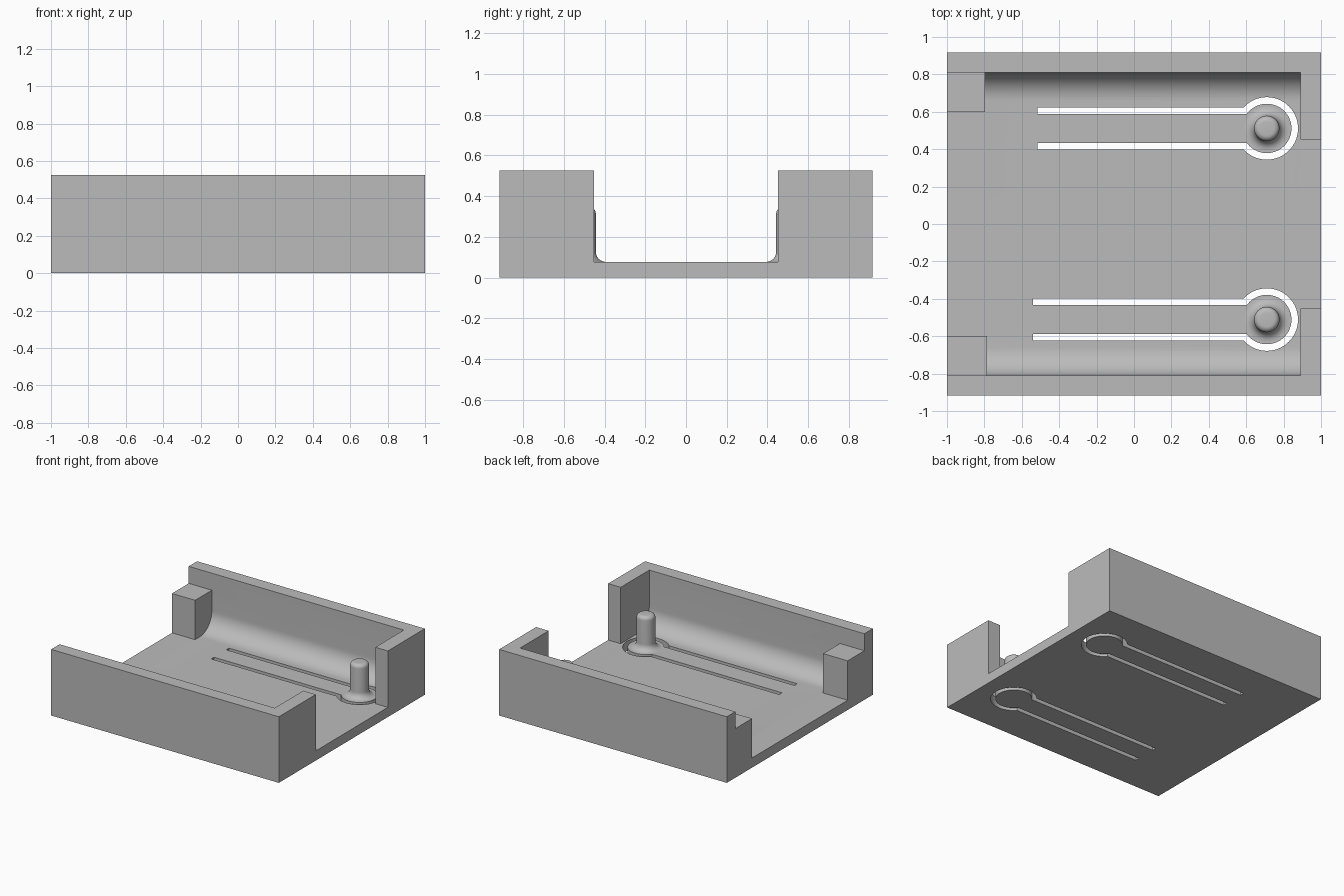
import bpy, bmesh, math

if "Cube" in bpy.data.objects:
    bpy.data.objects.remove(bpy.data.objects["Cube"])

grey = bpy.data.materials.new("plastic grey")
grey.diffuse_color = (0.5, 0.5, 0.5, 1)
grey.use_nodes = True
grey.node_tree.nodes["Principled BSDF"].inputs["Base Color"].default_value = grey.diffuse_color

W, H, FLOOR = 0.916, 0.525, 0.077      # half depth, wall height, floor thickness
IN, R = 0.81, 0.15                     # inner wall face, floor fillet radius
PIN_X, PIN_Y = 0.71, 0.511


def make(name, bm):
    bmesh.ops.recalc_face_normals(bm, faces=bm.faces)
    me = bpy.data.meshes.new(name)
    bm.to_mesh(me)
    bm.free()
    me.materials.append(grey)
    ob = bpy.data.objects.new(name, me)
    bpy.context.collection.objects.link(ob)
    return ob


def prism(name, pts, vec):
    """Extrude a closed outline along a vector."""
    bm = bmesh.new()
    face = bm.faces.new([bm.verts.new(p) for p in pts])
    ext = bmesh.ops.extrude_face_region(bm, geom=[face])
    bmesh.ops.translate(bm, vec=vec,
                        verts=[v for v in ext["geom"] if isinstance(v, bmesh.types.BMVert)])
    return make(name, bm)


def box(name, x0, x1, y0, y1, z0, z1):
    return prism(name, [(x0, y0, z0), (x1, y0, z0), (x1, y1, z0), (x0, y1, z0)],
                 (0, 0, z1 - z0))


def combine(target, tool, op):
    """Apply a boolean and drop the tool."""
    mod = target.modifiers.new(op, "BOOLEAN")
    mod.operation, mod.solver, mod.object = op, "EXACT", tool
    bpy.context.view_layer.objects.active = target
    bpy.ops.object.modifier_apply(modifier=mod.name)
    bpy.data.objects.remove(tool)


def arc(cx, cy, r, a0, a1, n):
    return [(cx + r * math.cos(a0 + (a1 - a0) * i / n),
             cy + r * math.sin(a0 + (a1 - a0) * i / n)) for i in range(n + 1)]


def smooth(ob):
    bpy.ops.object.select_all(action="DESELECT")
    ob.select_set(True)
    bpy.context.view_layer.objects.active = ob
    bpy.ops.object.shade_smooth_by_angle(angle=math.radians(35))


# Tray: floor and side walls as one filleted channel
half = [(W, 0), (W, H), (IN, H)] + arc(IN - R, FLOOR + R, R, 0, -math.pi / 2, 14)
outline = half + [(-y, z) for y, z in reversed(half)]
tray = prism("tray", [(-1, y, z) for y, z in outline], (2, 0, 0))

# Full-height end returns and lower corner blocks
for s, block_x in ((1, -0.797), (-1, -0.785)):
    a, b = sorted((s * 0.452, s * (W - 0.04)))
    combine(tray, box("end_return", 0.89, 1, a, b, 0.03, H), "UNION")
    a, b = sorted((s * 0.60, s * (W - 0.04)))
    combine(tray, box("corner_block", -1, block_x, a, b, 0.03, 0.39), "UNION")

# Keyhole slots that free the spring tongues
RO, RI, HO, HI = 0.167, 0.132, 0.112, 0.077
for s, x0 in ((1, -0.515), (-1, -0.54)):
    ao, ai = math.pi - math.asin(HO / RO), math.pi - math.asin(HI / RI)
    slot = ([(x0, s * PIN_Y + HO)] + arc(PIN_X, s * PIN_Y, RO, ao, -ao, 56)
            + [(x0, s * PIN_Y - HO), (x0, s * PIN_Y - HI)]
            + arc(PIN_X, s * PIN_Y, RI, -ai, ai, 56) + [(x0, s * PIN_Y + HI)])
    combine(tray, prism("slot_cutter", [(x, y, -0.1) for x, y in slot], (0, 0, 0.25)),
            "DIFFERENCE")
smooth(tray)

# Pins: lathed, with a flared foot and a rounded tip
PR, FOOT, TIP, TOP = 0.068, 0.05, 0.03, 0.345
profile = ([(0, FLOOR - 0.02), (PR + FOOT, FLOOR - 0.02)]
           + arc(PR + FOOT, FLOOR + FOOT, FOOT, -math.pi / 2, -math.pi, 8)
           + arc(PR - TIP, TOP - TIP, TIP, 0, math.pi / 2, 6) + [(0, TOP)])
for s, name in ((1, "back_pin"), (-1, "front_pin")):
    bm = bmesh.new()
    vs = [bm.verts.new((r, 0, z)) for r, z in profile]
    es = [bm.edges.new(p) for p in zip(vs, vs[1:])]
    bmesh.ops.spin(bm, geom=vs + es, cent=(0, 0, 0), axis=(0, 0, 1),
                   angle=2 * math.pi, steps=40, use_duplicate=False)
    bmesh.ops.remove_doubles(bm, verts=bm.verts, dist=1e-4)
    bmesh.ops.translate(bm, verts=bm.verts, vec=(PIN_X, s * PIN_Y, 0))
    smooth(make(name, bm))
